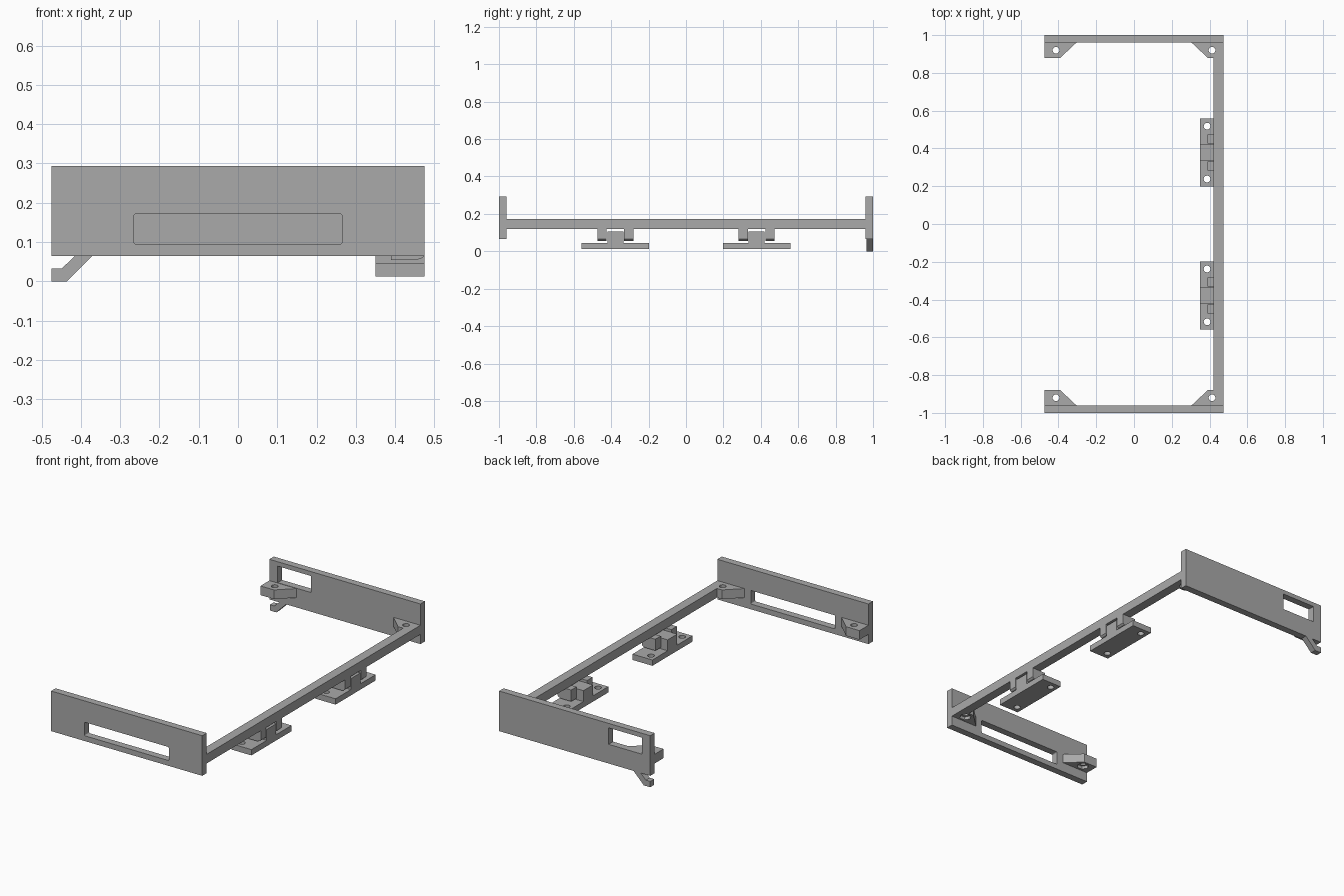
import bpy, bmesh, math
from mathutils import Vector

if "Cube" in bpy.data.objects:
    bpy.data.objects.remove(bpy.data.objects["Cube"], do_unlink=True)

grey = bpy.data.materials.new("plain grey")
grey.use_nodes = True
grey.diffuse_color = (0.4, 0.4, 0.4, 1)
grey.node_tree.nodes["Principled BSDF"].inputs["Base Color"].default_value = (0.4, 0.4, 0.4, 1)


def prism(name, profile, low, high, axis="z"):
    """Extrude a flat outline along z (outline in x, y) or y (outline in x, z)."""
    bm = bmesh.new()
    place = (lambda a, b, h: (a, b, h)) if axis == "z" else (lambda a, b, h: (a, h, b))
    face = bm.faces.new([bm.verts.new(place(a, b, low)) for a, b in profile])
    step = Vector(place(0, 0, high - low))
    side = bmesh.ops.extrude_face_region(bm, geom=[face], use_keep_orig=True)
    bmesh.ops.translate(bm, vec=step, verts=[v for v in side["geom"] if isinstance(v, bmesh.types.BMVert)])
    bmesh.ops.recalc_face_normals(bm, faces=bm.faces)
    mesh = bpy.data.meshes.new(name)
    bm.to_mesh(mesh)
    bm.free()
    mesh.materials.append(grey)
    obj = bpy.data.objects.new(name, mesh)
    bpy.context.collection.objects.link(obj)
    return obj


def rect(x0, x1, b0, b1):
    return [(x0, b0), (x1, b0), (x1, b1), (x0, b1)]


def round_rect(x0, x1, b0, b1, r):
    points = []
    corners = [(x1 - r, b1 - r), (x0 + r, b1 - r), (x0 + r, b0 + r), (x1 - r, b0 + r)]
    for i, (cx, cy) in enumerate(corners):
        for k in range(4):
            a = math.pi / 2 * (i + k / 3)
            points.append((cx + r * math.cos(a), cy + r * math.sin(a)))
    return points


def ring(cx, cy, r, sides):
    return [(cx + r * math.cos(math.tau * i / sides), cy + r * math.sin(math.tau * i / sides))
            for i in range(sides)]


def cut(obj, cutter):
    """Subtract the cutter and discard it."""
    cutter.hide_render = True
    mod = obj.modifiers.new("cut", "BOOLEAN")
    mod.operation, mod.solver, mod.object = "DIFFERENCE", "EXACT", cutter
    bpy.context.view_layer.objects.active = obj
    bpy.ops.object.modifier_apply(modifier=mod.name)
    bpy.data.objects.remove(cutter, do_unlink=True)


# End panels with their openings
panel = rect(-0.475, 0.475, 0.065, 0.293)
front_panel = prism("front_panel", panel, -1, -0.96, "y")
cut(front_panel, prism("slot_cutter", round_rect(-0.265, 0.265, 0.095, 0.172, 0.006), -1.1, -0.9, "y"))
back_panel = prism("back_panel", panel, 0.96, 1, "y")
cut(back_panel, prism("window_cutter", rect(-0.423, -0.213, 0.174, 0.268), 0.9, 1.1, "y"))

# Bent hook under the back panel
hook = [(-0.475, 0), (-0.435, 0), (-0.37, 0.065), (-0.415, 0.065), (-0.448, 0.033), (-0.475, 0.033)]
prism("cable_hook", hook, 0.965, 1, "y")

# Long side beam
prism("side_beam", rect(0.422, 0.475, -0.88, 0.88), 0.12, 0.172)

# Corner brackets with a screw hole and a nut pocket below
for y_name, sy in (("front", -1), ("back", 1)):
    for x_name, sx in (("right", -1), ("left", 1)):
        outline = [(0.475, 0.96), (0.305, 0.96), (0.39, 0.88), (0.475, 0.88)]
        bracket = prism(f"{y_name}_{x_name}_bracket", [(sx * x, sy * y) for x, y in outline], 0.12, 0.172)
        cx, cy = sx * 0.413, sy * 0.92
        cut(bracket, prism("hole_cutter", ring(cx, cy, 0.018, 24), 0.05, 0.25))
        cut(bracket, prism("nut_cutter", ring(cx, cy, 0.032, 6), 0.05, 0.138))

# Hinges: base plate, centre block and two knuckles below the beam
knuckle = [(0.39, 0.055), (0.455, 0.055), (0.468, 0.059), (0.475, 0.066), (0.475, 0.12), (0.39, 0.12)]
for name, cy in (("front", -0.378), ("back", 0.378)):
    plate = prism(f"{name}_hinge_plate", rect(0.35, 0.475, cy - 0.18, cy + 0.18), 0.012, 0.045)
    for s in (-1, 1):
        cut(plate, prism("hole_cutter", ring(0.387, cy + s * 0.14, 0.018, 24), -0.1, 0.1))
        inner, outer = cy + s * 0.047, cy + s * 0.096
        prism(f"{name}_hinge_knuckle", knuckle, min(inner, outer), max(inner, outer), "y")
    prism(f"{name}_hinge_block", rect(0.35, 0.475, 0.045, 0.107), cy - 0.043, cy + 0.043, "y")
